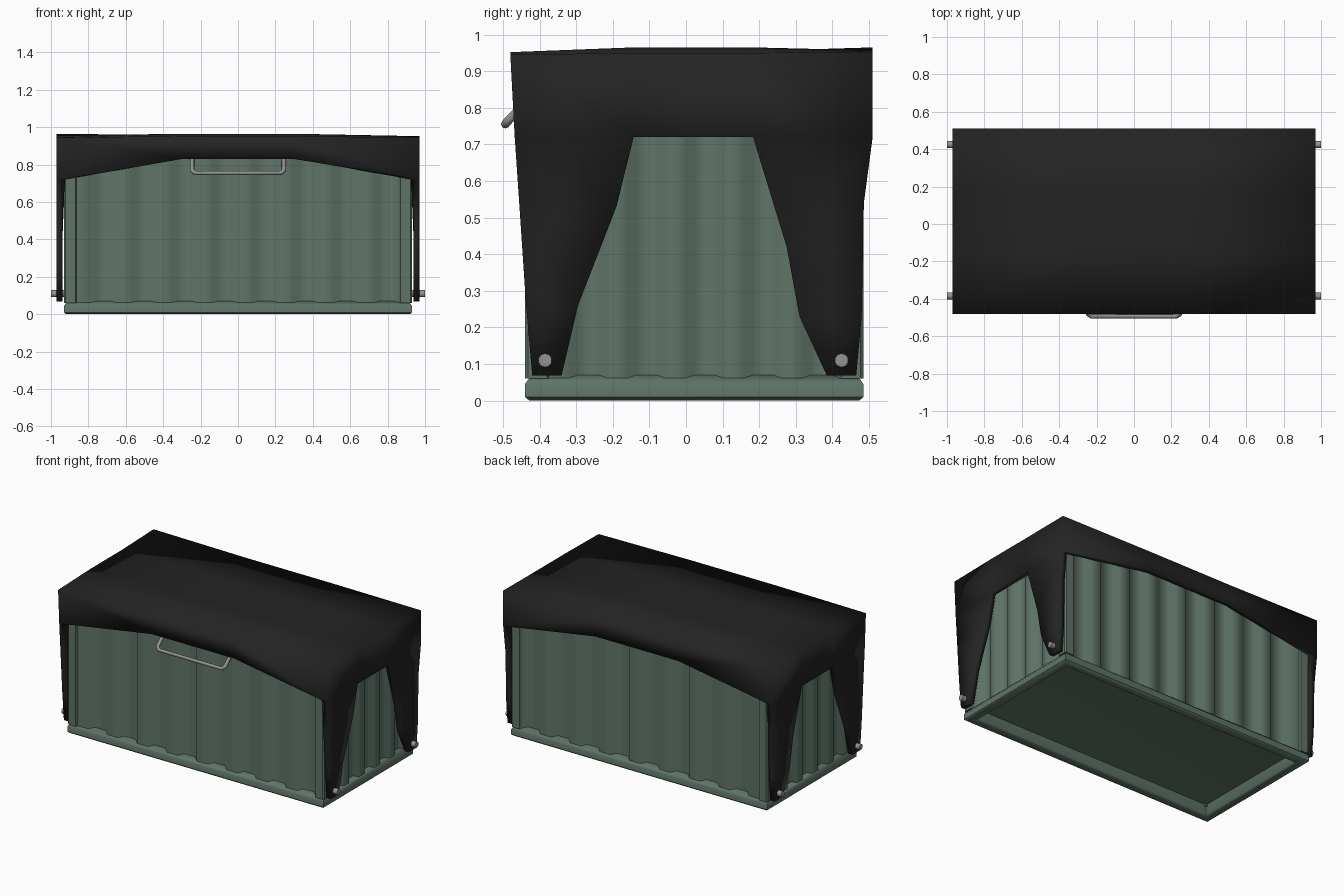
import bpy, bmesh, math
from mathutils import Vector

if "Cube" in bpy.data.objects:
    bpy.data.objects.remove(bpy.data.objects["Cube"])


def mat(name, col):
    m = bpy.data.materials.new(name)
    m.diffuse_color = (*col, 1)
    m.use_nodes = True
    m.node_tree.nodes["Principled BSDF"].inputs["Base Color"].default_value = m.diffuse_color
    return m


GREEN = mat("green_paint", (0.115, 0.175, 0.138))
BLACK = mat("black_tarp", (0.017, 0.017, 0.017))
STEEL = mat("grey_steel", (0.30, 0.29, 0.29))

X, Y0, Y1 = 0.93, -0.44, 0.485      # container footprint
TOP = 0.915


def finish(name, bm, material, angle=40, recalc=True):
    if recalc:
        bmesh.ops.recalc_face_normals(bm, faces=bm.faces)
    me = bpy.data.meshes.new(name)
    bm.to_mesh(me)
    bm.free()
    ob = bpy.data.objects.new(name, me)
    bpy.context.collection.objects.link(ob)
    me.materials.append(material)
    bpy.ops.object.select_all(action='DESELECT')
    ob.select_set(True)
    bpy.context.view_layer.objects.active = ob
    bpy.ops.object.shade_smooth_by_angle(angle=math.radians(angle))
    return ob


# base frame with rounded rim and recessed underside
bm = bmesh.new()
rings = []
for d, z in [(0.065, 0.17), (0.06, 0.012), (0.048, 0), (0.012, 0), (0, 0.01),
             (0, 0.045), (0.012, 0.062), (0.04, 0.07), (0.07, 0.075)]:
    rings.append([bm.verts.new(p) for p in [(-X + d, Y0 + d, z), (X - d, Y0 + d, z),
                                            (X - d, Y1 - d, z), (-X + d, Y1 - d, z)]])
for a, b in zip(rings, rings[1:]):
    for i in range(4):
        j = (i + 1) % 4
        bm.faces.new((a[i], a[j], b[j], b[i]))
bm.faces.new(rings[0])
bm.faces.new(rings[-1])
finish("base_frame", bm, GREEN, 50)

# corner posts, L-shaped outside with a slanted inner return
for sx in (-1, 1):
    for y, sy in ((Y0, -1), (Y1, 1)):
        bm = bmesh.new()
        prof = [(0, 0.008), (0.008, 0), (0.06, 0), (0.075, 0.03),
                (0.075, 0.075), (0.03, 0.075), (0, 0.06)]
        low = [bm.verts.new((sx * (X - a), y - sy * b, 0.06)) for a, b in prof]
        f = bm.faces.new(low)
        r = bmesh.ops.extrude_face_region(bm, geom=[f])
        bmesh.ops.translate(bm, vec=(0, 0, TOP - 0.06),
                            verts=[v for v in r['geom'] if isinstance(v, bmesh.types.BMVert)])
        finish("corner_post", bm, GREEN)


# corrugated walls: trapezoid wave swept upwards
def wall(name, start, end, inward, waves):
    bm = bmesh.new()
    start, end, n = Vector(start), Vector(end), Vector(inward)
    pts = []
    for k in range(waves):
        for t, d in ((0, 0.012), (0.36, 0.012), (0.5, 0.04), (0.86, 0.04)):
            pts.append(start.lerp(end, (k + t) / waves) + n * d)
    pts.append(end + n * 0.012)
    for p, q in zip(pts, pts[1:]):
        bm.faces.new([bm.verts.new((v.x, v.y, z)) for v, z in
                      ((p, 0.06), (q, 0.06), (q, TOP), (p, TOP))])
    bmesh.ops.remove_doubles(bm, verts=bm.verts, dist=1e-4)
    bm.normal_update()
    if bm.faces[:][0].normal.dot(n) > 0:
        bmesh.ops.reverse_faces(bm, faces=bm.faces)
    finish(name, bm, GREEN, 60, recalc=False)


e = 0.065
wall("front_wall", (-X + e, Y0, 0), (X - e, Y0, 0), (0, 1, 0), 8)
wall("back_wall", (-X + e, Y1, 0), (X - e, Y1, 0), (0, -1, 0), 8)
wall("right_wall", (X, Y0 + e, 0), (X, Y1 - e, 0), (-1, 0, 0), 5)
wall("left_wall", (-X, Y0 + e, 0), (-X, Y1 - e, 0), (1, 0, 0), 5)

# tarp cover: sagging top, arched skirts and four tapering corner flaps
bm = bmesh.new()
cache = {}


def V(*p):
    p = tuple(round(c, 4) for c in p)
    if p not in cache:
        cache[p] = bm.verts.new(p)
    return cache[p]


xs = [-0.97, -0.3, 0.3, 0.97]
ys = [-0.48, -0.143, 0.183, 0.51]
zt = [[0.945, 0.952, 0.952, 0.945], [0.955, 0.965, 0.965, 0.95],
      [0.955, 0.965, 0.965, 0.95], [0.965, 0.957, 0.957, 0.952]]
arch = [0.72, 0.83, 0.83, 0.72]
yf, yb = -0.468, 0.51
for j in range(3):
    for i in range(3):
        bm.faces.new([V(xs[a], ys[b], zt[b][a]) for a, b in
                      ((i, j), (i + 1, j), (i + 1, j + 1), (i, j + 1))])
for i in range(3):
    for r, y in ((0, yf), (3, yb)):
        bm.faces.new([V(xs[i], ys[r], zt[r][i]), V(xs[i + 1], ys[r], zt[r][i + 1]),
                      V(xs[i + 1], y, arch[i + 1]), V(xs[i], y, arch[i])])
yl = [yf, ys[1], ys[2], yb]
# each flap row: outer y, outer z, inner y, inner z
front_flap = [(yf, 0.72, ys[1], 0.72), (-0.455, 0.53, -0.19, 0.53),
              (-0.437, 0.26, -0.295, 0.26), (-0.42, 0.068, -0.34, 0.068)]
back_flap = [(yb, 0.72, ys[2], 0.72), (0.486, 0.54, 0.275, 0.42),
             (0.48, 0.23, 0.31, 0.23), (0.465, 0.068, 0.385, 0.068)]
for c in (0, 3):
    x = xs[c]
    for j in range(3):
        bm.faces.new([V(x, ys[j], zt[j][c]), V(x, ys[j + 1], zt[j + 1][c]),
                      V(x, yl[j + 1], 0.72), V(x, yl[j], 0.72)])
    for flap in (front_flap, back_flap):
        for a, b in zip(flap, flap[1:]):
            bm.faces.new([V(x, a[0], a[1]), V(x, a[2], a[3]),
                          V(x, b[2], b[3]), V(x, b[0], b[1])])
bmesh.ops.recalc_face_normals(bm, faces=bm.faces)
bm.faces.ensure_lookup_table()
if bm.faces[4].normal.z < 0:
    bmesh.ops.reverse_faces(bm, faces=bm.faces)
tarp = finish("tarp_cover", bm, BLACK, 180, recalc=False)
s = tarp.modifiers.new("thickness", 'SOLIDIFY')
s.thickness, s.offset, s.use_even_offset = 0.032, -1, True

# flap bolts
for sx in (-1, 1):
    for y in (-0.385, 0.425):
        bm = bmesh.new()
        bmesh.ops.create_cone(bm, cap_ends=True, segments=10, radius1=0.019,
                              radius2=0.019, depth=0.08)
        for v in bm.verts:
            v.co = (sx * (0.96 + v.co.z), y + v.co.x, 0.11 + v.co.y)
        finish("flap_bolt", bm, STEEL)

# front handle bar
cu = bpy.data.curves.new("front_handle", 'CURVE')
cu.dimensions = '3D'
cu.bevel_depth, cu.bevel_resolution, cu.use_fill_caps = 0.012, 2, True
half = [(0.245, -0.40, 0.845), (0.245, -0.483, 0.768), (0.228, -0.494, 0.755)]
path = half + [(-x, y, z) for x, y, z in reversed(half)]
sp = cu.splines.new('POLY')
sp.points.add(len(path) - 1)
for p, c in zip(sp.points, path):
    p.co = (*c, 1)
cu.materials.append(STEEL)
handle = bpy.data.objects.new("front_handle", cu)
bpy.context.collection.objects.link(handle)
